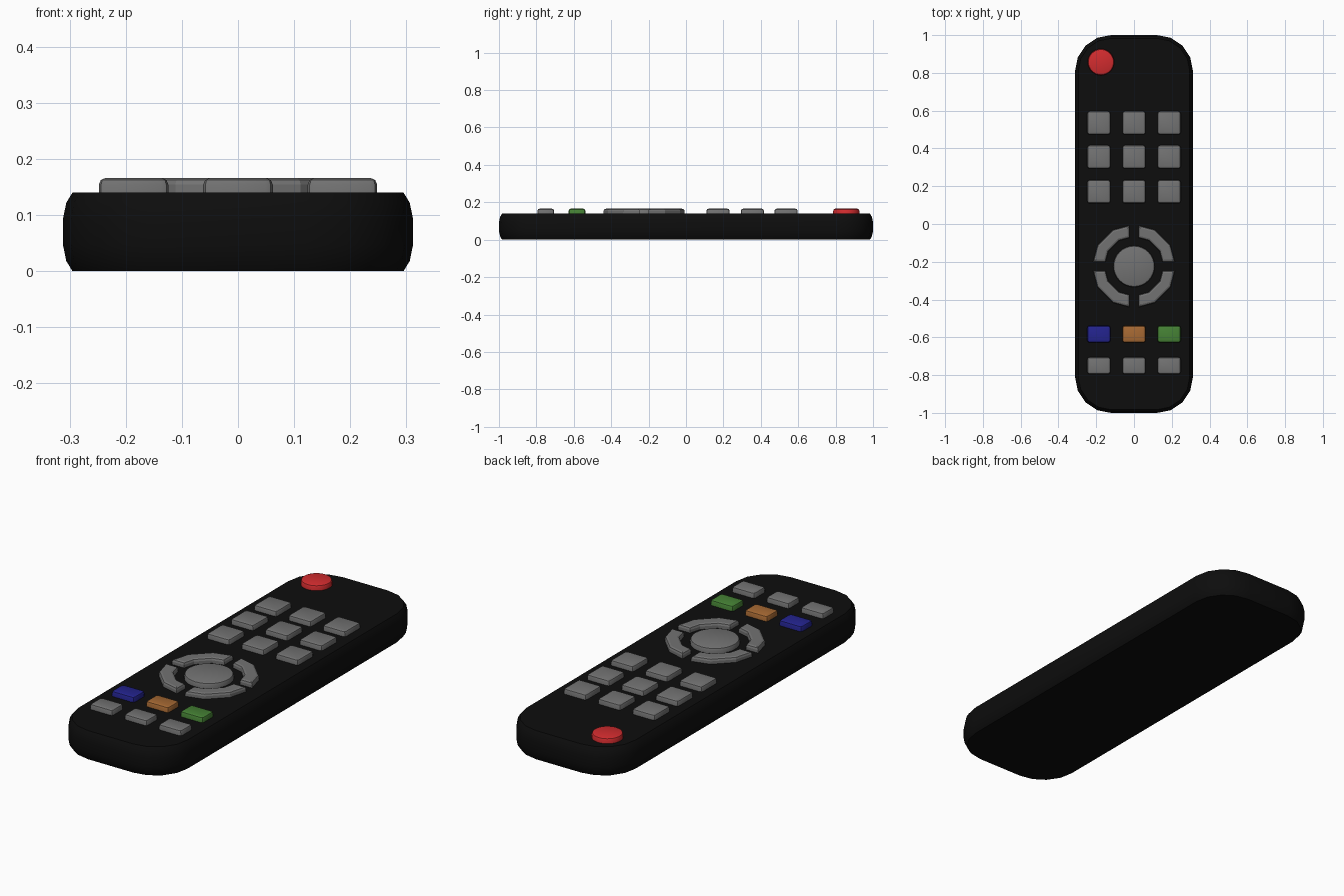
import bpy
import bmesh
from math import sin, cos, pi, radians, sqrt

if "Cube" in bpy.data.objects:
    bpy.data.objects.remove(bpy.data.objects["Cube"])


def material(name, rgb):
    m = bpy.data.materials.new(name)
    m.use_nodes = True
    m.diffuse_color = (*rgb, 1)
    m.node_tree.nodes["Principled BSDF"].inputs["Base Color"].default_value = (*rgb, 1)
    return m


BLACK = material("black casing", (0.004, 0.004, 0.004))
GREY = material("grey rubber", (0.17, 0.17, 0.17))
RED = material("red", (0.65, 0.025, 0.028))
BLUE = material("blue", (0.017, 0.017, 0.27))
ORANGE = material("orange", (0.38, 0.14, 0.033))
GREEN = material("green", (0.06, 0.22, 0.035))

DECK, TOP = 0.14, 0.166


def loft(name, rings, mat, smooth=True):
    """Closed solid through a stack of matching outlines."""
    bm = bmesh.new()
    loops = [[bm.verts.new(p) for p in ring] for ring in rings]
    n = len(loops[0])
    for a, b in zip(loops, loops[1:]):
        for i in range(n):
            j = (i + 1) % n
            bm.faces.new((a[i], a[j], b[j], b[i]))
    bm.faces.new(loops[0][::-1])
    bm.faces.new(loops[-1])
    bmesh.ops.recalc_face_normals(bm, faces=bm.faces)
    mesh = bpy.data.meshes.new(name)
    bm.to_mesh(mesh)
    bm.free()
    mesh.materials.append(mat)
    obj = bpy.data.objects.new(name, mesh)
    bpy.context.collection.objects.link(obj)
    if smooth:
        bpy.ops.object.select_all(action='DESELECT')
        obj.select_set(True)
        bpy.context.view_layer.objects.active = obj
        bpy.ops.object.shade_smooth_by_angle(angle=radians(30))
    return obj


def rounded(cx, cy, hx, hy, r, z, steps):
    """Rounded rectangle outline, counter-clockwise."""
    pts = []
    for k, (sx, sy) in enumerate([(1, 1), (-1, 1), (-1, -1), (1, -1)]):
        for i in range(steps + 1):
            a = pi / 2 * (k + i / steps)
            pts.append((cx + sx * (hx - r) + r * cos(a),
                        cy + sy * (hy - r) + r * sin(a), z))
    return pts


def circle(cx, cy, r, z, n=32):
    return [(cx + r * cos(2 * pi * i / n), cy + r * sin(2 * pi * i / n), z)
            for i in range(n)]


# Softened top edge shared by the buttons: (inset, height)
EDGE = [(0, DECK - 0.01), (0, TOP - 0.012), (0.0035, TOP - 0.0035), (0.012, TOP)]


def key(name, x, y, hx, hy, mat):
    loft(name, [rounded(x, y, hx - d, hy - d, 0.013 - d, z, 2) for d, z in EDGE], mat)


def round_key(name, x, y, r, mat):
    loft(name, [circle(x, y, r - d, z) for d, z in EDGE], mat)


# Casing with bulging sides
SIDE = [(0.017, 0), (0.006, 0.018), (0, 0.047), (0, 0.093), (0.006, 0.122), (0.017, DECK)]
loft("casing", [rounded(0, 0, 0.312 - d, 1 - d, 0.19 - d, z, 4) for d, z in SIDE], BLACK)

# Power button
round_key("power_button", -0.175, 0.857, 0.07, RED)

# Number pad, coloured keys and bottom keys
COLUMNS = [("right", -0.186, BLUE), ("middle", 0, ORANGE), ("left", 0.186, GREEN)]
for side, x, colour in COLUMNS:
    for row, y in enumerate((0.535, 0.355, 0.171)):
        key(f"number_key_{row + 1}_{side}", x, y, 0.062, 0.062, GREY)
    key(f"colour_key_{side}", x, -0.583, 0.062, 0.045, colour)
    key(f"bottom_key_{side}", x, -0.75, 0.062, 0.045, GREY)

# Direction pad: centre button and four arc keys of a twelve-sided ring
PAD_Y = -0.224
round_key("select_button", 0, PAD_Y, 0.11, GREY)


def arc_outline(quarter, inset, z):
    gap = 0.023 + inset

    def half_ring(r):
        # the ring's straight side meets the gap between two corners
        slope = (1 - cos(pi / 6)) / sin(pi / 6)
        start = (r - gap * slope, gap)
        inner = [(r * cos(a), r * sin(a)) for a in (pi / 6, pi / 3)]
        return [start, *inner, start[::-1]]

    pts = half_ring(0.223 - inset) + half_ring(0.157 + inset)[::-1]
    c, s = cos(quarter * pi / 2), sin(quarter * pi / 2)
    return [(x * c - y * s, PAD_Y + x * s + y * c, z) for x, y in pts]


for q, place in enumerate(("back_left", "back_right", "front_right", "front_left")):
    loft(f"direction_key_{place}", [arc_outline(q, d, z) for d, z in EDGE], GREY, smooth=False)
